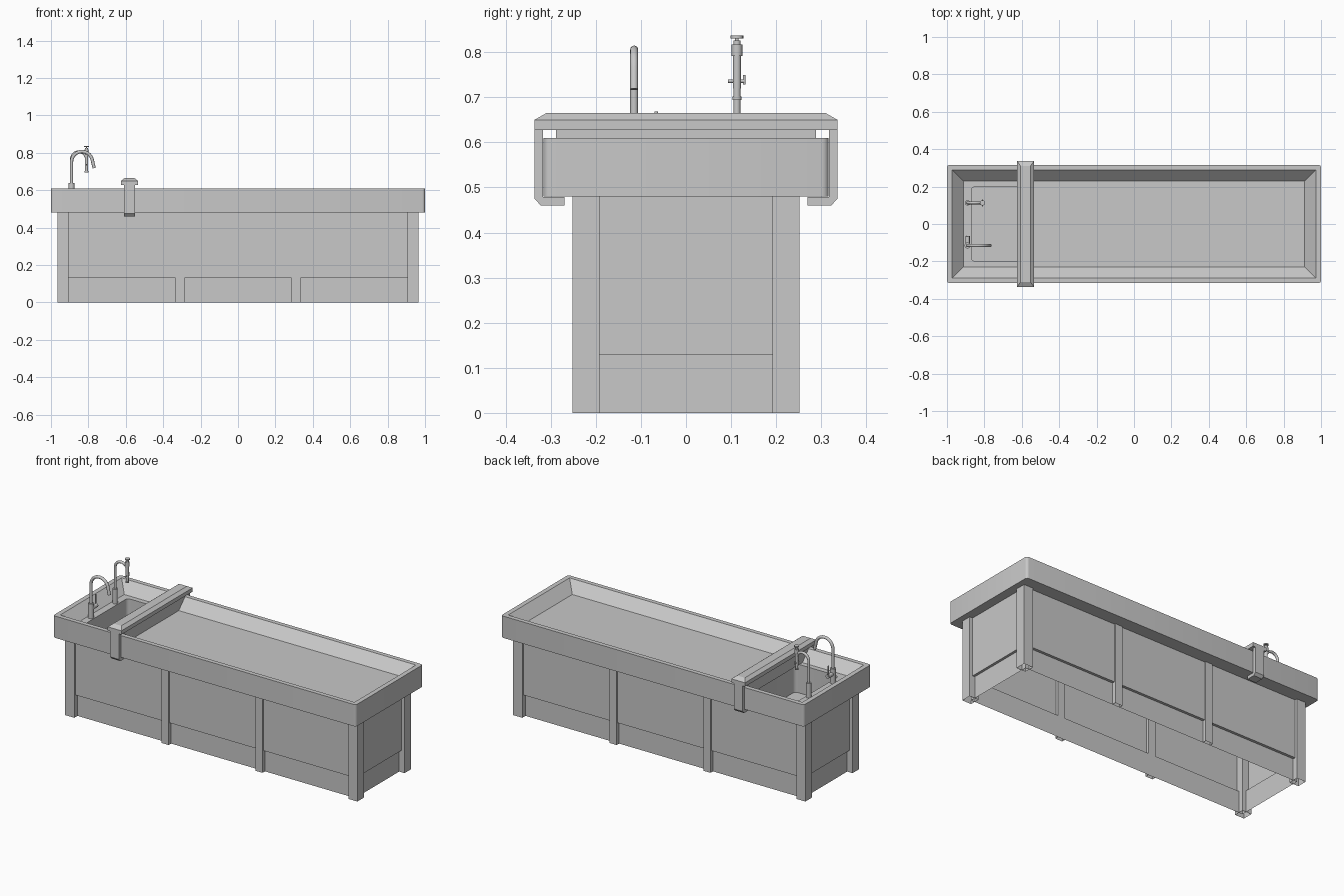
import bpy, bmesh
from math import sin, cos, pi, radians
from mathutils import Vector

if "Cube" in bpy.data.objects:
    bpy.data.objects.remove(bpy.data.objects["Cube"], do_unlink=True)

steel = bpy.data.materials.new("brushed_grey")
steel.use_nodes = True
grey = (0.58, 0.58, 0.58, 1)
steel.diffuse_color = grey
steel.node_tree.nodes["Principled BSDF"].inputs["Base Color"].default_value = grey


def finish(name, bm):
    bmesh.ops.recalc_face_normals(bm, faces=bm.faces)
    mesh = bpy.data.meshes.new(name)
    bm.to_mesh(mesh)
    bm.free()
    mesh.materials.append(steel)
    obj = bpy.data.objects.new(name, mesh)
    bpy.context.collection.objects.link(obj)
    return obj


def smooth(obj):
    bpy.ops.object.select_all(action="DESELECT")
    obj.select_set(True)
    bpy.context.view_layer.objects.active = obj
    bpy.ops.object.shade_smooth_by_angle(angle=radians(35))


def rect(hx, hy, z, cx=0):
    return [(cx - hx, -hy, z), (cx + hx, -hy, z), (cx + hx, hy, z), (cx - hx, hy, z)]


def rounded(x0, x1, hy, r, z, steps=5):
    pts = []
    corners = [(x1 - r, hy - r), (x0 + r, hy - r), (x0 + r, r - hy), (x1 - r, r - hy)]
    for i, (cx, cy) in enumerate(corners):
        for k in range(steps):
            a = (i + k / (steps - 1)) * pi / 2
            pts.append((cx + r * cos(a), cy + r * sin(a), z))
    return pts


def ring(bm, pts):
    return [bm.verts.new(p) for p in pts]


def skin(bm, *rings):
    for a, b in zip(rings, rings[1:]):
        for i in range(len(a)):
            j = (i + 1) % len(a)
            bm.faces.new((a[i], a[j], b[j], b[i]))


def loft(name, loops, cap_start=True, cap_end=True):
    bm = bmesh.new()
    rings = [ring(bm, p) for p in loops]
    skin(bm, *rings)
    if cap_start:
        bm.faces.new(rings[0])
    if cap_end:
        bm.faces.new(rings[-1])
    return finish(name, bm)


def fill_between(bm, *rings):
    edges = []
    for r in rings:
        for i in range(len(r)):
            pair = (r[i - 1], r[i])
            edges.append(bm.edges.get(pair) or bm.edges.new(pair))
    bmesh.ops.triangle_fill(bm, edges=edges, use_beauty=True, normal=(0, 0, 1))


# table top: sloped tray with softened corners and an opening for the basin
FLOOR, UNDER, TOP = 0.55, 0.48, 0.61
BASIN = (-0.87, -0.58, 0.2, 0.022)
EDGE = (-1, 1, 0.3165, 0.015)
bm = bmesh.new()
outer_low, outer_top = (ring(bm, rounded(*EDGE, z)) for z in (UNDER, TOP))
rim, floor = ring(bm, rect(0.972, 0.29, TOP)), ring(bm, rect(0.912, 0.23, FLOOR))
hole_top, hole_low = (ring(bm, rounded(*BASIN, z)) for z in (FLOOR, UNDER))
skin(bm, outer_low, outer_top)
skin(bm, rim, floor)
skin(bm, hole_top, hole_low)
fill_between(bm, outer_top, rim)
fill_between(bm, floor, hole_top)
fill_between(bm, outer_low, hole_low)
smooth(finish("tray_top", bm))

# sink basin below the tray
SHELL = (BASIN[0] - 0.01, BASIN[1] + 0.01, BASIN[2] + 0.01, 0.03)
smooth(loft("sink_basin", [rounded(*SHELL, 0.37), rounded(*SHELL, 0.482),
                           rounded(*BASIN, 0.482), rounded(*BASIN, 0.38)]))

# cabinet: open sheet walls, set back near the ground
loft("cabinet_panels", [rect(0.93, 0.222, 0), rect(0.93, 0.222, 0.13),
                        rect(0.945, 0.238, 0.13), rect(0.945, 0.238, UNDER)],
     cap_start=False, cap_end=False)


# hollow posts, open at the bottom
def post(name, x0, x1, y0, y1):
    corners = [(x0, y0), (x1, y0), (x1, y1), (x0, y1)]
    loft(name, [[(x, y, z) for x, y in corners] for z in (0, UNDER)], cap_start=False)


for sy, side in ((-1, "front"), (1, "back")):
    for sx, hand in ((-1, "right"), (1, "left")):
        post(f"{side}_{hand}_corner_post", sx * 0.905, sx * 0.965, sy * 0.192, sy * 0.252)
        post(f"{side}_{hand}_middle_post", sx * 0.286, sx * 0.334, sy * 0.224, sy * 0.245)

# sliding bridge across the tray, with a divider that fits the tray section
BX = -0.58
loft("bridge_bar", [rect(0.045, 0.336, 0.627, BX), rect(0.045, 0.336, 0.65, BX),
                    rect(0.026, 0.31, 0.665, BX)])
loft("bridge_divider", [rect(0.028, 0.23, FLOOR, BX), rect(0.028, 0.288, TOP, BX),
                        rect(0.028, 0.288, 0.63, BX)])

# hooked clamps holding the bridge to the tray edges
hook = [(0.336, 0.63), (0.336, 0.475), (0.322, 0.46), (0.27, 0.46),
        (0.27, 0.479), (0.317, 0.479), (0.317, 0.63)]
for sy, side in ((-1, "front"), (1, "back")):
    loft(f"{side}_bridge_clamp",
         [[(BX + dx, sy * y, z) for y, z in hook] for dx in (-0.029, 0.029)])


# plumbing helpers
def rod(name, a, b, r, sides=16):
    a, b = Vector(a), Vector(b)
    bm = bmesh.new()
    bmesh.ops.create_cone(bm, cap_ends=True, segments=sides, radius1=r, radius2=r,
                          depth=(b - a).length)
    turn = (b - a).to_track_quat("Z", "Y")
    for v in bm.verts:
        v.co = turn @ v.co + (a + b) / 2
    smooth(finish(name, bm))


def pipe(name, pts, r, sides=16):
    # sweep a circle along a path lying in the xz plane
    pts = [Vector(p) for p in pts]
    loops = []
    for i, p in enumerate(pts):
        along = (pts[min(i + 1, len(pts) - 1)] - pts[max(i - 1, 0)]).normalized()
        across = Vector((along.z, 0, -along.x))
        angles = (2 * pi * k / sides for k in range(sides))
        loops.append([p + r * (across * cos(t) + Vector((0, sin(t), 0))) for t in angles])
    smooth(loft(name, loops))


def gooseneck(x, y, z, r, end, tip):
    arc = [(x + r - r * cos(t), y, z + r * sin(t))
           for t in (radians(end) * k / 16 for k in range(17))]
    return [(x, y, FLOOR), (x, y, z - 0.01), *arc, tip]


TX = -0.89

# front tap with a curved spout and side lever
fy = -0.115
rod("front_tap_base", (TX, fy, FLOOR), (TX, fy, 0.637), 0.016)
pipe("front_tap_spout", gooseneck(TX, fy, 0.75, 0.056, 165, (-0.769, fy, 0.718)), 0.0088)
rod("front_tap_valve", (TX, fy, 0.605), (TX, fy + 0.052, 0.605), 0.012)
rod("front_tap_lever", (TX - 0.004, -0.066, 0.605), (TX - 0.004, -0.066, 0.669), 0.004)

# back tap with a hanging valve body and handwheel
by, vx = 0.113, -0.81
rod("back_tap_base", (TX, by, FLOOR), (TX, by, 0.637), 0.014)
pipe("back_tap_spout", gooseneck(TX, by, 0.765, 0.04, 180, (vx, by, 0.74)), 0.0078)
for part, low, high, r in (("valve_body", 0.72, 0.795, 0.009), ("nozzle", 0.695, 0.72, 0.008),
                           ("lower_collar", 0.694, 0.702, 0.01), ("upper_collar", 0.792, 0.817, 0.012),
                           ("neck", 0.815, 0.826, 0.008), ("stem", 0.825, 0.835, 0.004),
                           ("handwheel", 0.831, 0.837, 0.014)):
    rod(f"back_tap_{part}", (vx, by, low), (vx, by, high), r)
rod("back_tap_cross_handle", (vx, by - 0.02, 0.736), (vx, by + 0.016, 0.736), 0.004)
rod("back_tap_handle_end", (vx, by + 0.016, 0.728), (vx, by + 0.016, 0.75), 0.003)
